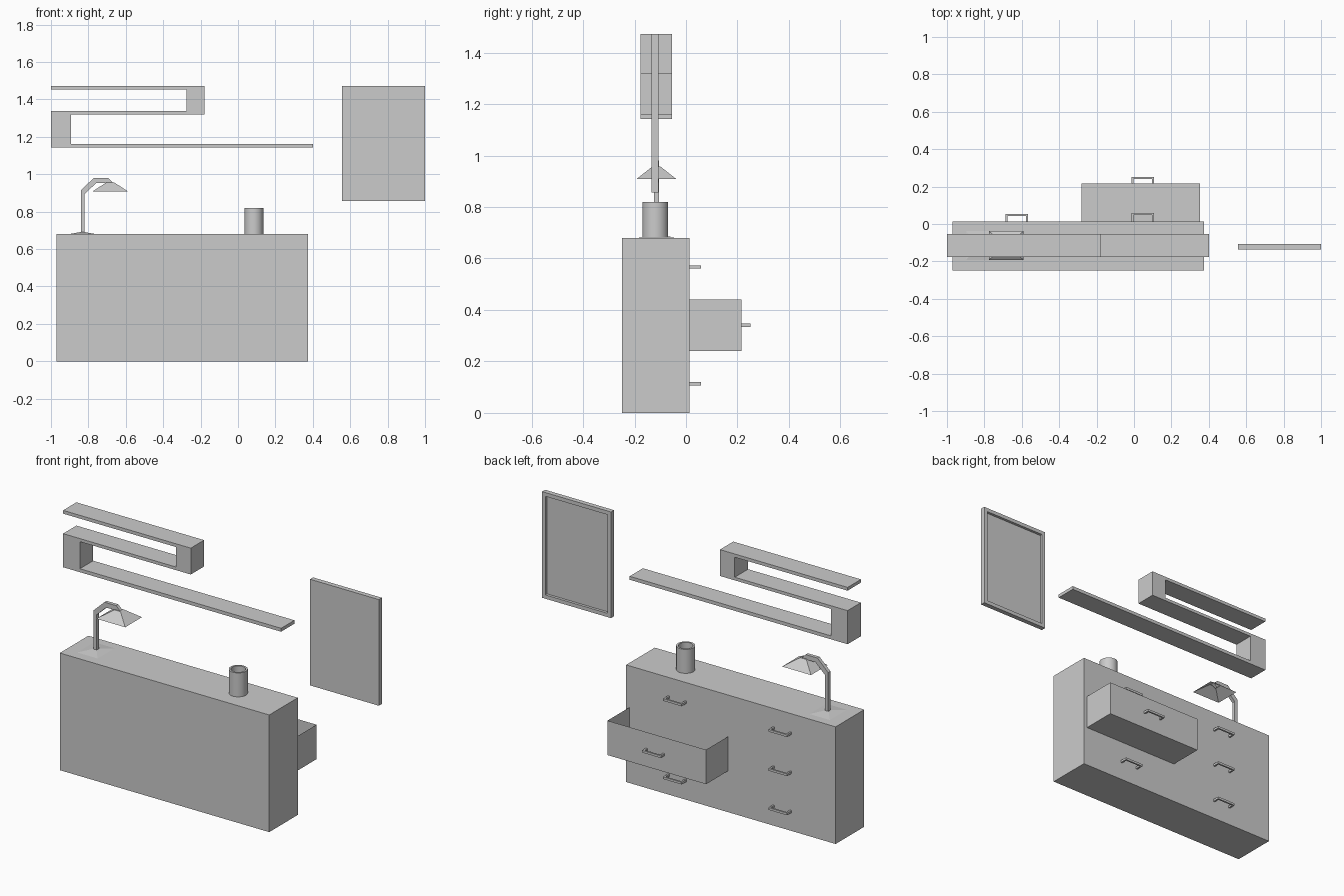
import bpy, bmesh, math

if "Cube" in bpy.data.objects:
    bpy.data.objects.remove(bpy.data.objects["Cube"])


def finish(name, bm, fix=True):
    if fix:
        bmesh.ops.recalc_face_normals(bm, faces=bm.faces)
    me = bpy.data.meshes.new(name)
    bm.to_mesh(me)
    bm.free()
    ob = bpy.data.objects.new(name, me)
    bpy.context.collection.objects.link(ob)
    return ob


def box(name, x0, x1, y0, y1, z0, z1):
    return prism(name, [(x0, z0), (x1, z0), (x1, z1), (x0, z1)], y0, y1)


def prism(name, pts, a, b, axis="y"):
    """Extrude a flat outline: (x, z) along y, or (x, y) along z."""
    bm = bmesh.new()
    put = (lambda p: (p[0], a, p[1])) if axis == "y" else (lambda p: (p[0], p[1], a))
    f = bm.faces.new([bm.verts.new(put(p)) for p in pts])
    new = bmesh.ops.extrude_face_region(bm, geom=[f])["geom"]
    vs = [g for g in new if isinstance(g, bmesh.types.BMVert)]
    d = b - a
    bmesh.ops.translate(bm, verts=vs, vec=(0, d, 0) if axis == "y" else (0, 0, d))
    return finish(name, bm)


def frustum(name, cx, cy, z0, z1, bottom, top):
    """Four-sided open-bottomed pyramid with a small flat top."""
    bm = bmesh.new()
    corners = [(-1, -1), (1, -1), (1, 1), (-1, 1)]
    lo = [bm.verts.new((cx + i * bottom[0], cy + j * bottom[1], z0)) for i, j in corners]
    hi = [bm.verts.new((cx + i * top[0], cy + j * top[1], z1)) for i, j in corners]
    for i in range(4):
        k = (i + 1) % 4
        bm.faces.new((lo[i], lo[k], hi[k], hi[i]))
    bm.faces.new(hi)
    return finish(name, bm, False)


def handle(name, cx, y, depth, z):
    w, t = 0.06, 0.01
    pts = [(cx - w, y), (cx - w, y + depth), (cx + w, y + depth), (cx + w, y),
           (cx + w - t, y), (cx + w - t, y + depth - t),
           (cx - w + t, y + depth - t), (cx - w + t, y)]
    return prism(name, pts, z - 0.0065, z + 0.0065, "z")


# dresser body
BACK, FACE = -0.249, 0.013
box("dresser_body", -0.97, 0.375, BACK, FACE, 0, 0.68)

# pulled-out drawer: thin open tray
bm = bmesh.new()
X0, X1, Y1, Z0, Z1 = -0.28, 0.353, 0.216, 0.24, 0.44
plan = [(X0, FACE), (X0, Y1), (X1, Y1), (X1, FACE)]
lo = [bm.verts.new((x, y, Z0)) for x, y in plan]
hi = [bm.verts.new((x, y, Z1)) for x, y in plan]
for i in range(3):
    bm.faces.new((lo[i + 1], lo[i], hi[i], hi[i + 1]))
bm.faces.new(lo)
finish("open_drawer", bm)

# handles
for row, z in enumerate((0.113, 0.34, 0.567)):
    handle(f"left_handle_{row}", -0.627, FACE, 0.041, z)
    if row == 1:
        handle("open_drawer_handle", 0.047, Y1, 0.034, z)
    else:
        handle(f"right_handle_{row}", 0.047, FACE, 0.045, z)

# S-shaped wall shelf
prism("wall_shelf", [
    (-1, 1.472), (-1, 1.453), (-0.275, 1.453), (-0.275, 1.337), (-1, 1.337),
    (-1, 1.142), (0.4, 1.142), (0.4, 1.162), (-0.892, 1.162), (-0.892, 1.319),
    (-0.18, 1.319), (-0.18, 1.472)], -0.176, -0.054)

# picture frame with recessed panel on the room side
bm = bmesh.new()
bmesh.ops.create_cube(bm, size=1)
bmesh.ops.scale(bm, verts=bm.verts, vec=(0.442, 0.028, 0.616))
bmesh.ops.translate(bm, verts=bm.verts, vec=(0.778, -0.121, 1.165))
panel = max(bm.faces, key=lambda f: f.calc_center_median().y)
bmesh.ops.inset_region(bm, faces=[panel], thickness=0.022, use_even_offset=True)
bmesh.ops.inset_region(bm, faces=[panel], thickness=0.0005, depth=-0.015)
finish("picture_frame", bm)

# hollow cup turned from a profile
bm = bmesh.new()
profile = [(0, 0.681), (0.05, 0.681), (0.05, 0.82), (0.039, 0.82), (0.039, 0.69), (0, 0.69)]
vs = [bm.verts.new((0.085 + r, -0.119, z)) for r, z in profile]
es = [bm.edges.new((a, b)) for a, b in zip(vs, vs[1:])]
bmesh.ops.spin(bm, geom=vs + es, cent=(0.085, -0.119, 0), axis=(0, 0, 1),
               angle=2 * math.pi, steps=32)
bmesh.ops.remove_doubles(bm, verts=bm.verts, dist=0.0001)
cup = finish("cup", bm)
bpy.context.view_layer.objects.active = cup
cup.select_set(True)
bpy.ops.object.shade_smooth_by_angle(angle=math.radians(35))

# desk lamp: base, bent arm, shade
LY = -0.115
frustum("lamp_base", -0.832, LY, 0.681, 0.69, (0.066, 0.078), (0.015, 0.015))
prism("lamp_arm", [
    (-0.84, 0.685), (-0.82, 0.685), (-0.82, 0.895), (-0.758, 0.953), (-0.71, 0.953),
    (-0.695, 0.94), (-0.67, 0.957), (-0.695, 0.981), (-0.77, 0.981), (-0.84, 0.915)],
    LY - 0.01, LY + 0.01)
frustum("lamp_shade", -0.683, LY, 0.909, 0.957, (0.093, 0.077), (0.02, 0.016))
